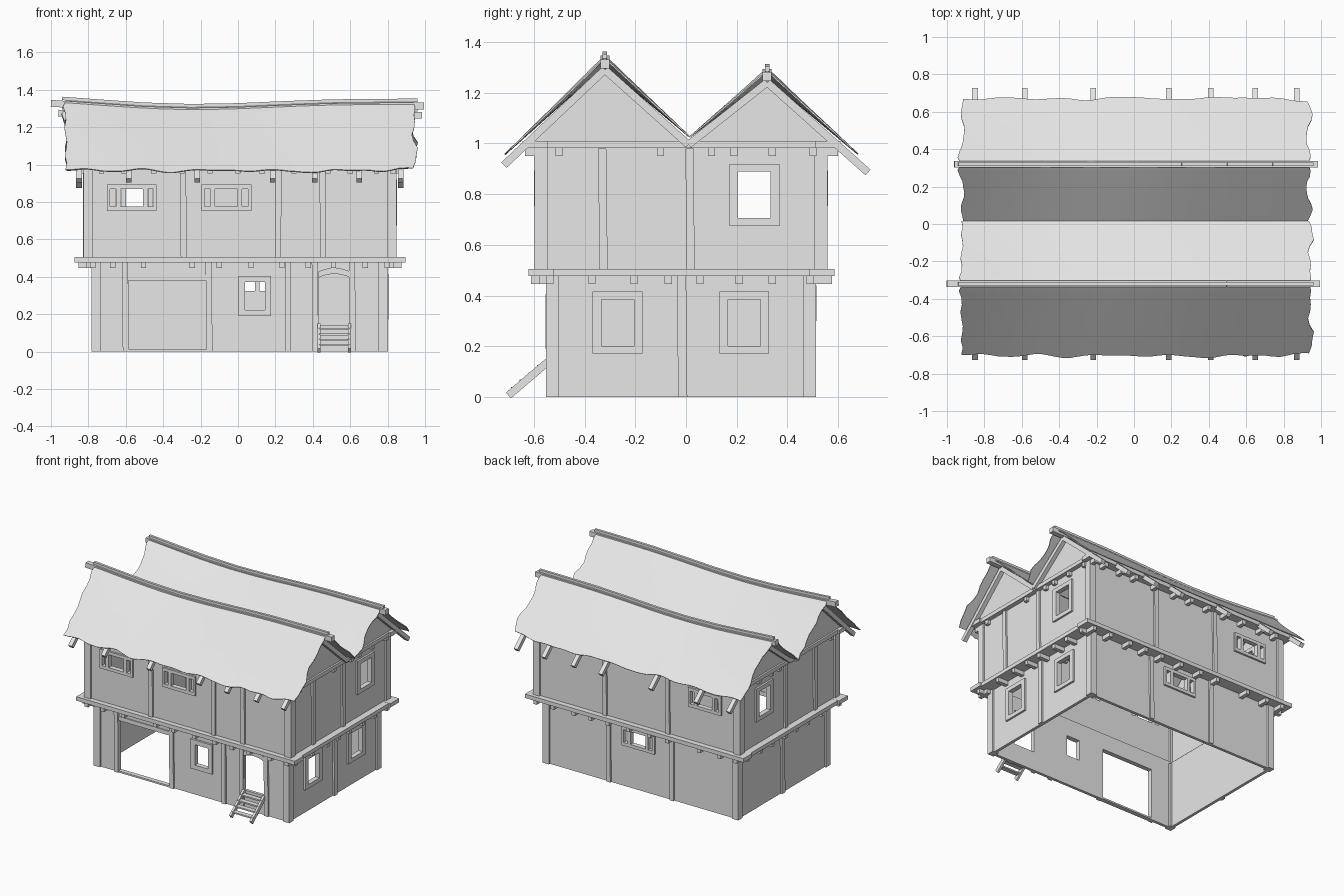
import bpy, bmesh, math, random
from mathutils import Vector, Matrix, noise

random.seed(4)
if "Cube" in bpy.data.objects:
    bpy.data.objects.remove(bpy.data.objects["Cube"])

grey = bpy.data.materials.new("plain_grey")
grey.use_nodes = True
grey.diffuse_color = (0.8, 0.8, 0.8, 1)
grey.node_tree.nodes["Principled BSDF"].inputs["Base Color"].default_value = (0.8, 0.8, 0.8, 1)

# Outer wall planes of each storey: x0, x1, y0, y1
GROUND = (-0.77, 0.79, -0.54, 0.50)
UPPER = (-0.815, 0.835, -0.585, 0.545)
SIDES = ("front", "back", "east", "west")


def finish(name, bm):
    bmesh.ops.recalc_face_normals(bm, faces=bm.faces)
    mesh = bpy.data.meshes.new(name)
    bm.to_mesh(mesh)
    bm.free()
    mesh.materials.append(grey)
    ob = bpy.data.objects.new(name, mesh)
    bpy.context.collection.objects.link(ob)
    return ob


def box(bm, lo, hi):
    lo, hi = Vector(lo), Vector(hi)
    m = Matrix.Translation((lo + hi) / 2) @ Matrix.Diagonal((hi - lo).to_4d())
    m[3][3] = 1
    return bmesh.ops.create_cube(bm, size=1, matrix=m)["verts"]


def beam(bm, p, q, w, h):
    p, q = Vector(p), Vector(q)
    rot = (q - p).to_track_quat('Y', 'Z').to_matrix().to_4x4()
    size = Matrix.Diagonal((w, (q - p).length, h, 1))
    bmesh.ops.create_cube(bm, size=1, matrix=Matrix.Translation((p + q) / 2) @ rot @ size)


def prism(bm, pts, step):
    face = bm.faces.new([bm.verts.new(p) for p in pts])
    new = bmesh.ops.extrude_face_region(bm, geom=[face])["geom"]
    bmesh.ops.translate(bm, vec=step, verts=[v for v in new if isinstance(v, bmesh.types.BMVert)])


def on_wall(bm, side, wall, u0, u1, z0, z1, d0, d1):
    """Box on a wall: u runs along the wall, d points outwards."""
    x0, x1, y0, y1 = wall
    if side == "front":
        return box(bm, (u0, y0 - d1, z0), (u1, y0 - d0, z1))
    if side == "back":
        return box(bm, (u0, y1 + d0, z0), (u1, y1 + d1, z1))
    if side == "east":
        return box(bm, (x1 + d0, u0, z0), (x1 + d1, u1, z1))
    return box(bm, (x0 - d1, u0, z0), (x0 - d0, u1, z1))


def shell(name, wall, z0, z1):
    bm = bmesh.new()
    box(bm, (wall[0], wall[2], z0), (wall[1], wall[3], z1))
    bmesh.ops.delete(bm, geom=[f for f in bm.faces if abs(f.normal.z) > 0.5], context='FACES_ONLY')
    ob = finish(name, bm)
    mod = ob.modifiers.new("thickness", 'SOLIDIFY')
    mod.thickness, mod.offset = 0.03, -1
    return ob


# Walls, window frames and the openings cut into them
walls = [shell("ground_walls", GROUND, 0, 0.49), shell("upper_walls", UPPER, 0.49, 0.99)]
frames, holes = bmesh.new(), bmesh.new()


def tall_window(side, wall, u, z):
    on_wall(frames, side, wall, u - 0.098, u + 0.098, z - 0.122, z + 0.122, -0.005, 0.014)
    on_wall(holes, side, wall, u - 0.064, u + 0.064, z - 0.092, z + 0.092, -0.022, 0.05)


def wide_window(side, wall, u, z):
    on_wall(frames, side, wall, u - 0.133, u + 0.133, z - 0.07, z + 0.07, -0.005, 0.014)
    for c, half in ((-0.1, 0.016), (0, 0.06), (0.1, 0.016)):
        on_wall(holes, side, wall, u + c - half, u + c + half, z - 0.047, z + 0.047, -0.022, 0.05)


for y in (-0.27, 0.23):
    tall_window("east", GROUND, y, 0.293)
for side in ("east", "west"):
    tall_window(side, UPPER, 0.27, 0.797)
for x in (-0.568, -0.062):
    wide_window("front", UPPER, x, 0.822)
wide_window("back", UPPER, -0.54, 0.822)
wide_window("back", GROUND, 0.03, 0.37)
on_wall(frames, "front", GROUND, 0.002, 0.176, 0.19, 0.405, -0.005, 0.014)
on_wall(holes, "front", GROUND, 0.038, 0.145, 0.222, 0.372, -0.022, 0.05)

# Gate recess and arched door recess
on_wall(holes, "front", GROUND, -0.585, -0.165, 0.01, 0.41, -0.022, 0.05)
arc = [(0.515 + 0.085 * k / 4, 0.415 - 0.02 * (k / 4) ** 2) for k in range(-4, 5)]
prism(holes, [(x, -0.6, z) for x, z in [(0.43, 0.14)] + arc + [(0.6, 0.14)]], (0, 0.082, 0))

cutter = finish("opening_cutter", holes)
cutter.hide_render = True
window_frames = finish("window_frames", frames)
for ob in walls + [window_frames]:
    mod = ob.modifiers.new("openings", 'BOOLEAN')
    mod.object, mod.operation, mod.solver = cutter, 'DIFFERENCE', 'EXACT'
bpy.context.view_layer.update()
deps = bpy.context.evaluated_depsgraph_get()
done = [(ob, bpy.data.meshes.new_from_object(ob.evaluated_get(deps))) for ob in walls + [window_frames]]
for ob, mesh in done:
    ob.modifiers.clear()
    ob.data = mesh
bpy.data.objects.remove(cutter)

# Slightly crooked timber posts
posts = bmesh.new()


def post(side, wall, u, z0, z1, w=0.032):
    verts = on_wall(posts, side, wall, u - w / 2, u + w / 2, z0, z1, -0.01, 0.013)
    axis = 0 if side in ("front", "back") else 1
    lean = random.uniform(-0.007, 0.007)
    for v in verts:
        if v.co.z > (z0 + z1) / 2:
            v.co[axis] += lean


for u in (-0.6, -0.152, 0.268):
    post("front", GROUND, u, 0, 0.48)
for u in (0.415, 0.615):
    post("front", GROUND, u, 0, 0.48)
for u in (-0.24, 0.27):
    post("back", GROUND, u, 0, 0.48)
    post("back", UPPER, u, 0.5, 0.98)
for u in (-0.29, 0.215, 0.455):
    post("front", UPPER, u, 0.5, 0.98)
for side in ("east", "west"):
    post(side, GROUND, -0.013, 0, 0.48, 0.036)
    for u in (-0.325, 0.018):
        post(side, UPPER, u, 0.5, 0.98)
for wall, z0, z1 in ((GROUND, 0, 0.48), (UPPER, 0.5, 0.98)):
    for x, sx in ((wall[0], 1), (wall[1], -1)):
        for y, sy in ((wall[2], 1), (wall[3], -1)):
            a, b = (x - sx * 0.012, y - sy * 0.013), (x + sx * 0.038, y + sy * 0.038)
            box(posts, (min(a[0], b[0]), min(a[1], b[1]), z0), (max(a[0], b[0]), max(a[1], b[1]), z1))
finish("timber_posts", posts)

# Lintel over the gate, sill and arch over the door
trim = bmesh.new()
on_wall(trim, "front", GROUND, -0.585, -0.165, 0.38, 0.41, -0.025, 0.008)
on_wall(trim, "front", GROUND, -0.585, -0.165, 0, 0.012, -0.025, 0.008)
prism(trim, [(x, -0.553, z) for x, z in arc] + [(x, -0.553, z + 0.032) for x, z in reversed(arc)], (0, 0.02, 0))
finish("door_trim", trim)

# Horizontal ring beams with joist ends under them
rings, joists = bmesh.new(), bmesh.new()
X_JOISTS = (-0.8, -0.67, -0.505, -0.245, -0.1, 0.07, 0.235, 0.375, 0.51, 0.68, 0.82)
Y_JOISTS = (-0.565, -0.37, -0.205, -0.07, 0.055, 0.21, 0.34, 0.49)
X_TOP = (-0.73, -0.61, -0.45, -0.3, -0.15, 0.0, 0.13, 0.3, 0.48, 0.6, 0.74, 0.83)
Y_TOP = (-0.5, -0.1, 0.1, 0.19, 0.34, 0.5)
for x0, x1, y0, y1, z, xs, ys in (
        (-0.875, 0.895, -0.622, 0.585, 0.476, X_JOISTS, Y_JOISTS),
        (-0.86, 0.88, -0.645, 0.61, 0.981, X_TOP, Y_TOP)):
    ring = (x0 + 0.012, x1 - 0.012, y0, y1)
    for side in ("front", "back"):
        on_wall(rings, side, ring, x0, x1, z, z + 0.029, -0.1, 0)
        for u in xs:
            on_wall(joists, side, ring, u - 0.014, u + 0.014, z - 0.03, z, -0.1, -0.01)
    for side in ("east", "west"):
        on_wall(rings, side, ring, y0, y1, z, z + 0.028, -0.1, 0)
        for u in ys:
            on_wall(joists, side, ring, u - 0.014, u + 0.014, z - 0.03, z, -0.1, -0.01)
finish("ring_beams", rings)
finish("joist_ends", joists)

# Two parallel roofs with sagging ridges and ragged thatch edges


def sag(x):
    return 0.025 * (x * x - 0.8) + 0.01 * math.sin(4 * x - 0.4)


def rough(a, b, seed):
    return noise.noise(Vector((a, b, seed)))


def slope(bm, ridge, foot, ragged, seed):
    nx, ny, rows = 48, 10, []
    for j in range(ny + 1):
        t, row = j / ny, []
        left = -0.925 + 0.035 * rough(t * 5, 0.3, seed)
        right = 0.935 + 0.035 * rough(t * 5, 7.3, seed)
        for i in range(nx + 1):
            x = left + (right - left) * i / nx
            s = t * (1 + ragged * (0.05 * rough(x * 7, 2.2, seed) - 0.06 * abs(x) ** 6))
            y = ridge[0] + (foot[0] - ridge[0]) * s
            z = ridge[1] + (foot[1] - ridge[1]) * s + sag(x) * (1 - t)
            row.append(bm.verts.new((x, y, z)))
        rows.append(row)
    for a, b in zip(rows, rows[1:]):
        for i in range(nx):
            bm.faces.new((a[i], a[i + 1], b[i + 1], b[i]))


rafters, gables = bmesh.new(), bmesh.new()
RAFTERS = (-0.85, -0.585, -0.218, 0.185, 0.41, 0.648, 0.87)
for name, ry, rz, eave, tail, x0, x1 in (
        ("front", -0.32, 1.335, (-0.705, 0.965), (-0.718, 0.914), -1.0, 0.995),
        ("back", 0.32, 1.285, (0.67, 0.965), (0.718, 0.885), -0.96, 0.985)):
    sheet = bmesh.new()
    slope(sheet, (ry, rz), eave, 1, rz * 9)
    slope(sheet, (ry, rz), (0.015, 1.025), 0, rz * 9)
    bmesh.ops.remove_doubles(sheet, verts=sheet.verts, dist=0.0005)
    roof = finish(name + "_roof", sheet)
    mod = roof.modifiers.new("thickness", 'SOLIDIFY')
    mod.thickness, mod.offset = 0.006, 0
    # Ridge pole and the cap following the sag
    pole = bmesh.new()
    knots = [x0 + (x1 - x0) * k / 8 for k in range(9)]
    for a, b in zip(knots, knots[1:]):
        for drop, w in ((0.022, 0.036), (-0.008, 0.018)):
            c0, c1 = (max(min(v, 0.96), -0.94) if drop < 0 else v for v in (a, b))
            beam(pole, (c0, ry, rz - drop + sag(c0)), (c1, ry, rz - drop + sag(c1)), w, w)
    finish(name + "_ridge_pole", pole)
    # Rafters with tails, and end rafters down to the valley
    for x in RAFTERS:
        beam(rafters, (x, ry, rz - 0.045), (x, *tail), 0.03, 0.03)
    for x in (RAFTERS[0], RAFTERS[-1]):
        beam(rafters, (x, ry, rz - 0.045), (x, 0.01, 0.995), 0.03, 0.03)
    # Gable triangles
    outer = -0.63 if ry < 0 else 0.6
    for x in (-0.835, 0.835):
        prism(gables, [(x, outer, 1.0), (x, 0.01, 1.0), (x, ry, rz - 0.04)], (0.02, 0, 0))
finish("rafters", rafters)
finish("gable_walls", gables)

# Entrance steps
steps = bmesh.new()
for x in (0.433, 0.597):
    beam(steps, (x, -0.7, 0.006), (x, -0.545, 0.138), 0.016, 0.03)
for k in range(4):
    y, z = -0.672 + 0.034 * k, 0.034 + 0.029 * k
    box(steps, (0.433, y - 0.018, z - 0.005), (0.597, y + 0.018, z + 0.005))
finish("entrance_steps", steps)
